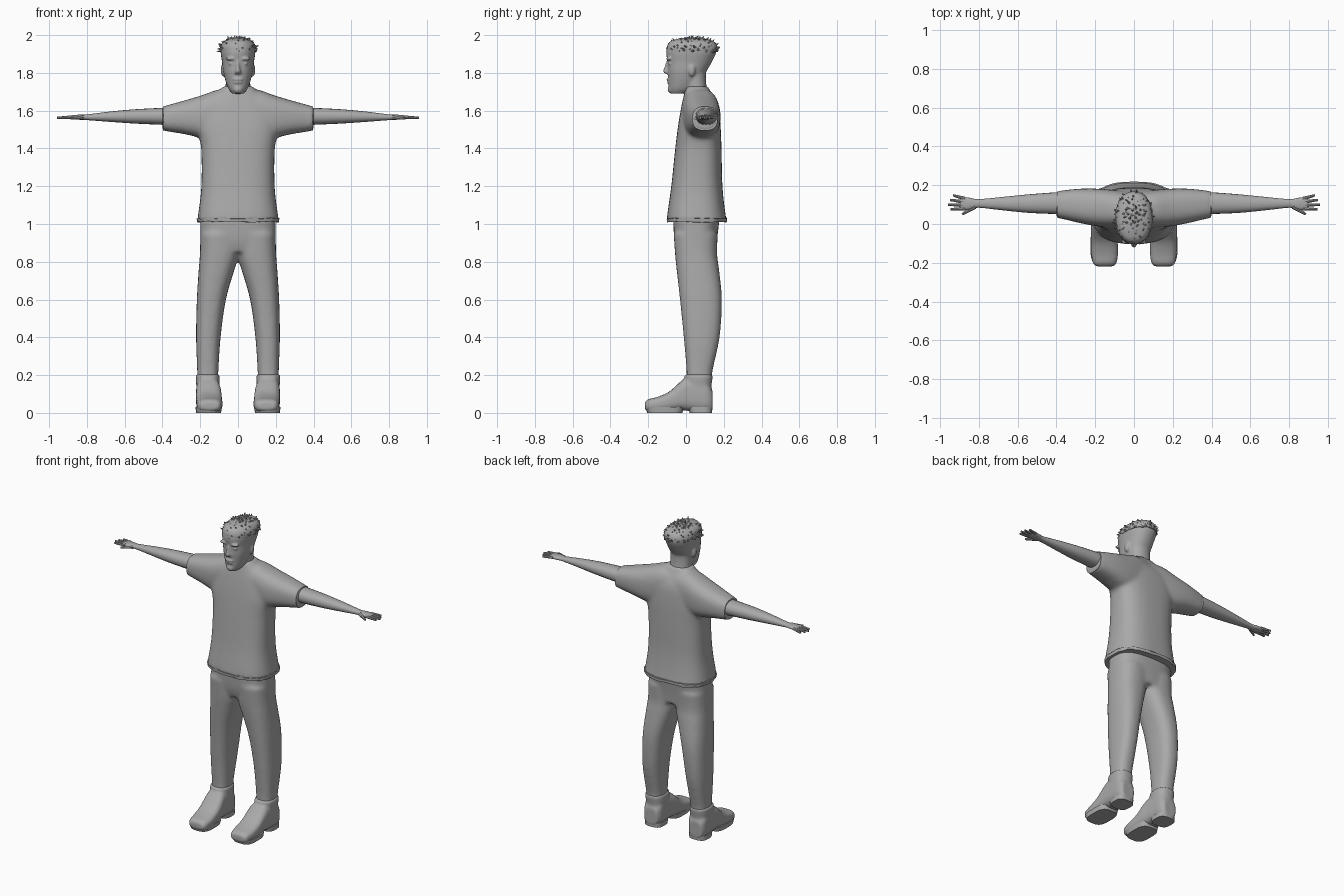
import bpy, bmesh, math, random
from mathutils import Vector, Matrix

random.seed(4)
grey = bpy.data.materials.new("plain grey")
grey.diffuse_color = (0.40, 0.40, 0.40, 1)


def finish(name, bm, angle=40):
    bmesh.ops.recalc_face_normals(bm, faces=bm.faces[:])
    me = bpy.data.meshes.new(name)
    bm.to_mesh(me)
    bm.free()
    me.materials.append(grey)
    ob = bpy.data.objects.new(name, me)
    bpy.context.collection.objects.link(ob)
    bpy.ops.object.select_all(action='DESELECT')
    ob.select_set(True)
    bpy.context.view_layer.objects.active = ob
    bpy.ops.object.shade_smooth_by_angle(angle=math.radians(angle))
    return ob


def blend(ob, voxel, smooth):
    """Fuse overlapping shells into one soft skin."""
    rm = ob.modifiers.new("fuse", 'REMESH')
    rm.mode = 'VOXEL'
    rm.voxel_size = voxel
    rm.use_smooth_shade = True
    sm = ob.modifiers.new("soften", 'SMOOTH')
    sm.factor = 0.5
    sm.iterations = smooth


def spline(rows, steps):
    out = []
    for i in range(len(rows) - 1):
        p0, p1, p2, p3 = (rows[max(i - 1, 0)], rows[i], rows[i + 1],
                          rows[min(i + 2, len(rows) - 1)])
        for s in range(steps):
            t = s / steps
            out.append([0.5 * (2 * b + (c - a) * t + (2 * a - 5 * b + 4 * c - d) * t * t
                               + (3 * b - a - 3 * c + d) * t ** 3)
                        for a, b, c, d in zip(p0, p1, p2, p3)])
    return out + [rows[-1]]


def loft(bm, axis, rows, power=2.4, n=28, steps=4, flip=1):
    """Rows: position on axis, then low/high bounds on the other two axes."""
    rings = []
    for t, u0, u1, v0, v1 in spline(rows, steps):
        ring = []
        for k in range(n):
            a = 2 * math.pi * k / n
            c, s = math.cos(a), math.sin(a)
            u = (u0 + u1) / 2 + (u1 - u0) / 2 * math.copysign(abs(c) ** (2 / power), c)
            v = (v0 + v1) / 2 + (v1 - v0) / 2 * math.copysign(abs(s) ** (2 / power), s)
            co = {'x': (t, u, v), 'y': (u, t, v), 'z': (u, v, t)}[axis]
            ring.append(bm.verts.new((co[0] * flip, co[1], co[2])))
        rings.append(ring)
    for a, b in zip(rings, rings[1:]):
        for k in range(n):
            bm.faces.new((a[k], a[(k + 1) % n], b[(k + 1) % n], b[k]))
    bm.faces.new(rings[0])
    bm.faces.new(rings[-1])


def blob(bm, centre, size, rot=(0, 0, 0), level=2):
    m = Matrix.Translation(centre)
    for a, ax in zip(rot, 'XYZ'):
        m = m @ Matrix.Rotation(a, 4, ax)
    bmesh.ops.create_icosphere(bm, subdivisions=level, radius=1,
                               matrix=m @ Matrix.Diagonal((*size, 1)))


def rod(bm, p, q, r0, r1, n=8):
    p, q = Vector(p), Vector(q)
    m = Matrix.Translation((p + q) / 2) @ (q - p).to_track_quat('Z', 'Y').to_matrix().to_4x4()
    bmesh.ops.create_cone(bm, cap_ends=True, segments=n, radius1=r0, radius2=r1,
                          depth=(q - p).length, matrix=m)


# shirt: torso and both sleeves
bm = bmesh.new()
loft(bm, 'z', [(1.015, -.218, .218, -.102, .217), (1.06, -.21, .21, -.098, .208),
               (1.2, -.194, .194, -.078, .193), (1.4, -.195, .195, -.057, .188),
               (1.52, -.215, .215, -.042, .183), (1.62, -.19, .19, -.025, .172),
               (1.68, -.13, .13, -.012, .142), (1.73, -.075, .075, .0, .115)], 2.7, 40)
for f in (1, -1):
    loft(bm, 'x', [(0, -.02, .165, 1.45, 1.71), (.1, -.018, .175, 1.45, 1.712),
                   (.19, -.012, .182, 1.455, 1.682), (.28, .005, .182, 1.475, 1.655),
                   (.36, .024, .174, 1.488, 1.633), (.40, .032, .168, 1.495, 1.622)],
         2.6, 32, flip=f)
blend(finish("shirt", bm), .011, 8)

# ragged shirt hem and sleeve cuffs
bm = bmesh.new()
loft(bm, 'z', [(1.012, -.217, .217, -.101, .217), (1.03, -.219, .219, -.102, .218)], 2.7, 60, 1)
for v in bm.verts:
    v.co.z += random.uniform(-.004, .004)
finish("shirt_hem", bm)
for side, f in (("left", 1), ("right", -1)):
    bm = bmesh.new()
    loft(bm, 'x', [(.38, .033, .169, 1.494, 1.624), (.397, .034, .168, 1.495, 1.622)],
         2.6, 32, 1, f)
    finish(side + "_sleeve_cuff", bm)

# trousers: hips and two legs
bm = bmesh.new()
loft(bm, 'z', [(.85, -.195, .195, -.045, .16), (.92, -.2, .2, -.062, .165),
               (1.03, -.2, .2, -.068, .178)], 2.7, 40)
for f in (1, -1):
    loft(bm, 'z', [(.15, .105, .217, .0, .137), (.22, .104, .216, .003, .14),
                   (.4, .092, .222, -.012, .178), (.6, .064, .218, -.032, .19),
                   (.76, .018, .208, -.05, .175), (.84, -.005, .202, -.058, .165),
                   (.95, -.01, .2, -.066, .168)], 2.5, 28, flip=f)
blend(finish("trousers", bm), .011, 6)

# shoes with ankle collar and sole
for side, f in (("left", 1), ("right", -1)):
    bm = bmesh.new()
    loft(bm, 'y', [(-.218, .105, .195, .02, .055), (-.2, .09, .212, .006, .072),
                   (-.15, .082, .22, .006, .085), (-.09, .084, .222, .01, .112),
                   (-.03, .088, .222, .014, .165), (.0, .093, .222, .012, .185),
                   (.06, .097, .222, .004, .19), (.11, .1, .22, .004, .17),
                   (.14, .118, .205, .01, .12)], 3, 28, flip=f)
    loft(bm, 'z', [(.06, .098, .22, -.005, .135), (.14, .098, .221, -.005, .135),
                   (.195, .098, .224, -.008, .141), (.205, .108, .214, .005, .13)],
         2.5, 28, flip=f)
    blend(finish(side + "_shoe", bm), .008, 3)
    bm = bmesh.new()
    loft(bm, 'z', [(0, .09, .222, -.205, -.02), (.03, .085, .225, -.217, -.01)], 3.2, 28, 1, f)
    loft(bm, 'z', [(0, .1, .22, .02, .138), (.03, .099, .22, .01, .14)], 3, 28, 1, f)
    finish(side + "_sole", bm)

# bare arms with hands
for side, f in (("left", 1), ("right", -1)):
    bm = bmesh.new()
    loft(bm, 'x', [(.34, .05, .165, 1.523, 1.618), (.42, .052, .162, 1.526, 1.614),
                   (.55, .058, .152, 1.532, 1.607), (.68, .071, .139, 1.541, 1.595),
                   (.8, .084, .128, 1.55, 1.58), (.84, .076, .134, 1.552, 1.579),
                   (.875, .072, .138, 1.554, 1.576), (.895, .078, .132, 1.558, 1.572)],
         2.2, 20, flip=f)
    for k, (x, y) in enumerate(((.932, .148), (.948, .124), (.957, .1), (.945, .076))):
        rod(bm, (.87 * f, .13 - .017 * k, 1.566), (x * f, y, 1.562), .01, .006)
    rod(bm, (.82 * f, .09, 1.565), (.885 * f, .05, 1.558), .013, .006)
    finish(side + "_arm", bm)

# head: neck, skull, jaw, nose, brows, lips, beard and ears fused together
bm = bmesh.new()
loft(bm, 'z', [(1.66, -.075, .075, .0, .13), (1.72, -.066, .066, -.005, .11),
               (1.8, -.066, .066, -.02, .106), (1.86, -.07, .07, -.03, .125)], 2.2, 24)
loft(bm, 'z', [(1.69, -.03, .03, -.08, -.0), (1.715, -.05, .05, -.09, .05),
               (1.76, -.067, .067, -.093, .085), (1.81, -.079, .079, -.097, .11),
               (1.86, -.085, .085, -.098, .138), (1.91, -.092, .092, -.105, .16),
               (1.95, -.088, .088, -.092, .155), (1.975, -.06, .06, -.06, .12)], 2.2, 32)
loft(bm, 'z', [(1.795, -.019, .019, -.11, -.07), (1.808, -.017, .017, -.122, -.07),
               (1.83, -.011, .011, -.115, -.07), (1.865, -.01, .01, -.102, -.07)], 2, 12)
blob(bm, (0, -.09, 1.766), (.03, .014, .007))
blob(bm, (0, -.088, 1.75), (.026, .014, .007))
blob(bm, (0, -.08, 1.713), (.026, .018, .022))
for f in (1, -1):
    blob(bm, (.038 * f, -.09, 1.875), (.03, .016, .009))
    blob(bm, (.036 * f, -.083, 1.85), (.017, .012, .008))
    blob(bm, (.08 * f, .03, 1.815), (.012, .02, .034))
blend(finish("head", bm), .006, 2)

# curly hair: cap covered with small pointed curls
bm = bmesh.new()
loft(bm, 'z', [(1.912, -.094, .094, -.102, .166), (1.94, -.094, .094, -.1, .166),
               (1.968, -.075, .075, -.082, .145), (1.984, -.03, .03, -.03, .08)], 2.2, 32)
count = 150
for k in range(count):
    h = 1 - (k + .5) / count
    a = k * 2.39996
    r = math.sqrt(1 - h * h)
    c = Vector((.092 * r * math.cos(a), .034 + .13 * r * math.sin(a), 1.915 + .068 * h))
    blob(bm, c, (.012, .008, .008), [random.uniform(0, 6.28) for _ in 'xyz'], 1)
    out = Vector((math.cos(a) * r, math.sin(a) * r, h * .8 + .1)).normalized()
    side = Vector([random.uniform(-1, 1) for _ in 'xyz']) * .012
    tip = c + out * .011 + side
    tip.z = min(tip.z, 1.997)
    rod(bm, c, tip, .0075, .002, 5)
finish("curly_hair", bm, 30)
